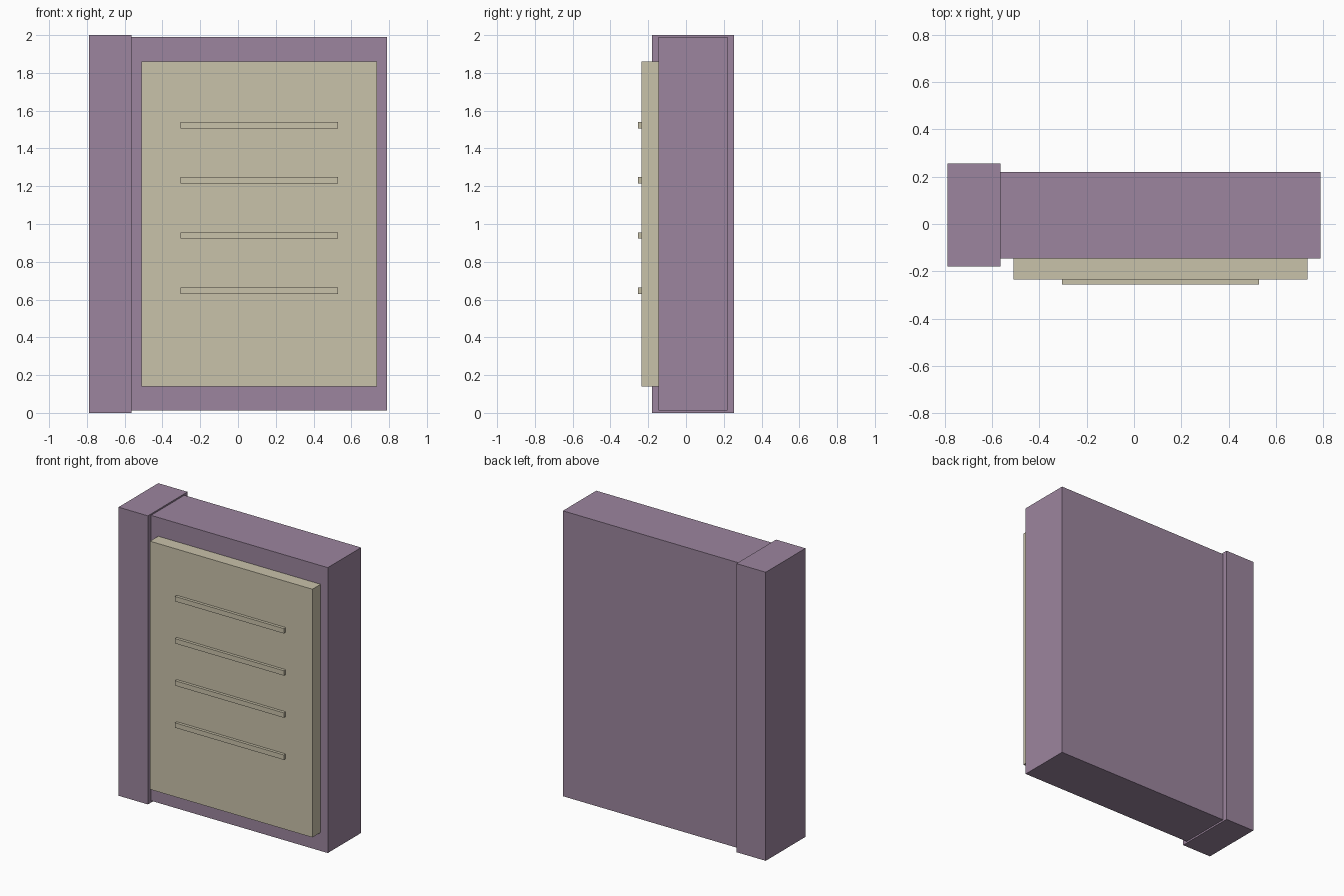
import bpy
import bmesh
from mathutils import Vector

if "Cube" in bpy.data.objects:
    bpy.data.objects.remove(bpy.data.objects["Cube"], do_unlink=True)


def make_material(name, rgb):
    mat = bpy.data.materials.new(name)
    mat.use_nodes = True
    color = (*rgb, 1.0)
    mat.diffuse_color = color
    mat.node_tree.nodes["Principled BSDF"].inputs["Base Color"].default_value = color
    return mat


def box(name, low, high, mat):
    """Flat-sided box between two opposite corners."""
    low, high = Vector(low), Vector(high)
    bm = bmesh.new()
    bmesh.ops.create_cube(bm, size=1)
    bmesh.ops.scale(bm, vec=high - low, verts=bm.verts)
    mesh = bpy.data.meshes.new(name)
    bm.to_mesh(mesh)
    bm.free()
    mesh.materials.append(mat)
    obj = bpy.data.objects.new(name, mesh)
    obj.location = (low + high) / 2
    bpy.context.collection.objects.link(obj)
    return obj


purple = make_material("dusty_purple", (0.332, 0.235, 0.342))
cream = make_material("warm_cream", (0.584, 0.539, 0.402))

# Main block and the slightly larger spine along its right edge
box("book_body", (-0.565, -0.145, 0.012), (0.79, 0.22, 1.99), purple)
box("spine", (-0.79, -0.18, 0), (-0.565, 0.255, 2), purple)

# Raised panel on the front
box("front_panel", (-0.51, -0.235, 0.14), (0.735, -0.145, 1.86), cream)

# Evenly spaced raised lines on the panel
for i in range(4):
    z = 0.647 + i * 0.292
    box(f"raised_line_{i + 1}", (-0.305, -0.255, z - 0.017),
        (0.53, -0.235, z + 0.017), cream)
